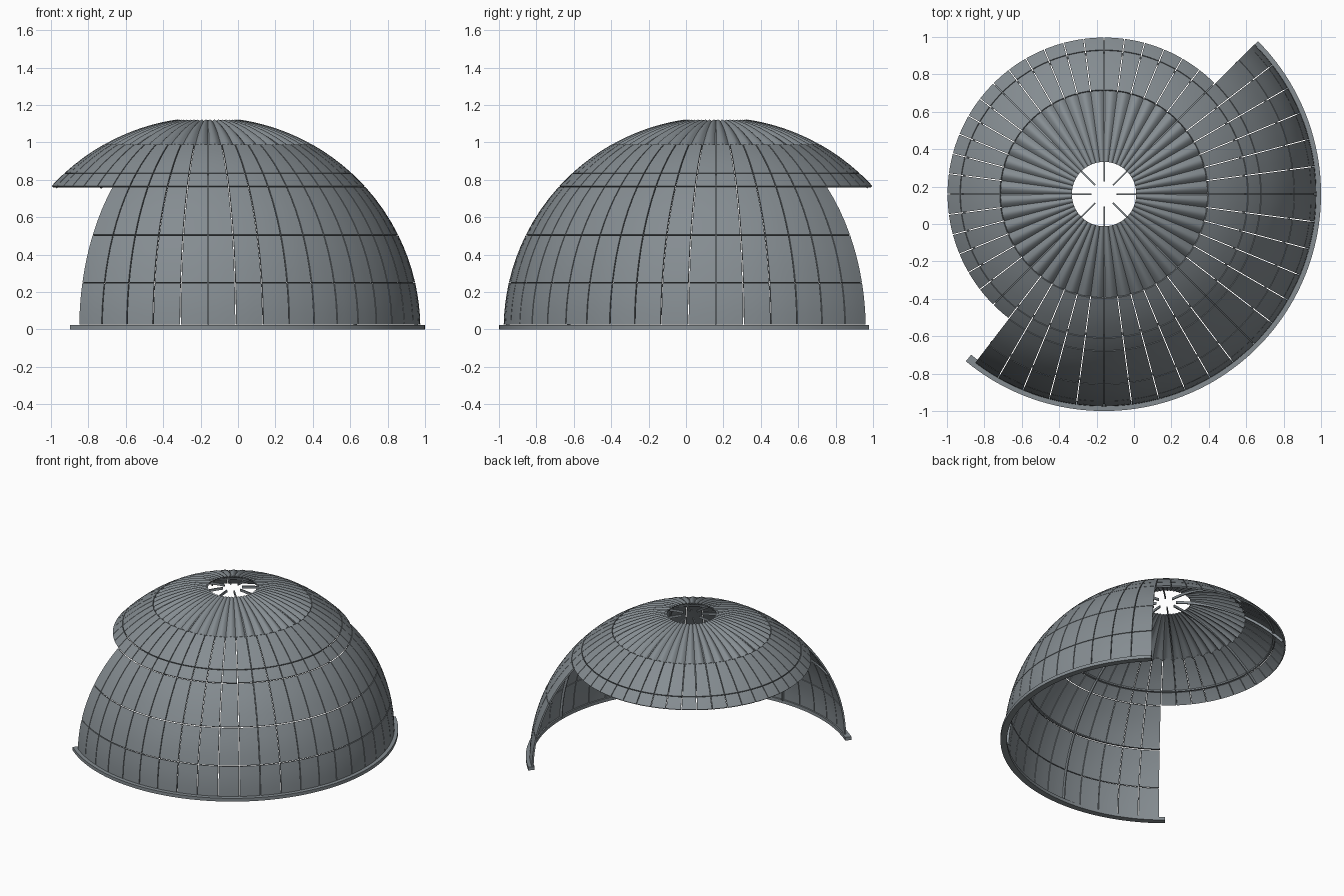
import bpy, bmesh, math
from mathutils import Vector

if "Cube" in bpy.data.objects:
    bpy.data.objects.remove(bpy.data.objects["Cube"])

CX, CY, R = -0.16, 0.16, 1.135      # dome axis and outer radius
STEP = 7.5                          # panel width in degrees
GAP = 0.005                         # seam between panels

grey = bpy.data.materials.new("slate grey")
grey.diffuse_color = (0.235, 0.265, 0.285, 1)
grey.use_nodes = True
grey.node_tree.nodes["Principled BSDF"].inputs["Base Color"].default_value = grey.diffuse_color


def finish(name, bm, angle=30):
    me = bpy.data.meshes.new(name)
    bm.to_mesh(me)
    bm.free()
    me.materials.append(grey)
    ob = bpy.data.objects.new(name, me)
    bpy.context.collection.objects.link(ob)
    bpy.context.view_layer.objects.active = ob
    for o in bpy.context.selected_objects:
        o.select_set(False)
    ob.select_set(True)
    bpy.ops.object.shade_smooth_by_angle(angle=math.radians(angle))
    return ob


def point(r, z, az):
    return Vector((CX + r * math.cos(az), CY + r * math.sin(az), z))


def on_sphere(rad, el, az):
    return point(rad * math.cos(el), rad * math.sin(el), az)


def slab(bm, outer, inner):
    """Closed plate between two matching grids of points."""
    grids = [[[bm.verts.new(p) for p in row] for row in g] for g in (outer, inner)]
    a, b = grids
    n, m = len(a), len(a[0])
    for i in range(n - 1):
        for j in range(m - 1):
            bm.faces.new((a[i][j], a[i][j+1], a[i+1][j+1], a[i+1][j]))
            bm.faces.new((b[i][j], b[i+1][j], b[i+1][j+1], b[i][j+1]))
    edge = ([(0, j) for j in range(m)] + [(i, m-1) for i in range(1, n)] +
            [(n-1, j) for j in range(m-2, -1, -1)] + [(i, 0) for i in range(n-2, 0, -1)])
    for (i, j), (k, l) in zip(edge, edge[1:] + edge[:1]):
        bm.faces.new((a[k][l], a[i][j], b[i][j], b[k][l]))


def panels(name, levels, az0, count, thick):
    """Rows of curved panels with narrow open seams."""
    bm = bmesh.new()
    for z0, z1 in zip(levels, levels[1:]):
        e0 = math.asin(z0 / R) + GAP / 2 / R
        e1 = math.asin(z1 / R) - GAP / 2 / R
        for k in range(count):
            def grid(rad):
                rows = []
                for i in range(5):
                    el = e0 + (e1 - e0) * i / 4
                    g = GAP / 2 / (R * math.cos(el))
                    a0 = math.radians(az0 + k * STEP) + g
                    a1 = math.radians(az0 + (k + 1) * STEP) - g
                    rows.append([on_sphere(rad, el, a0 + (a1 - a0) * j / 3) for j in range(4)])
                return rows
            slab(bm, grid(R), grid(R - thick))
    bmesh.ops.recalc_face_normals(bm, faces=bm.faces)
    finish(name, bm)


def sweep_ring(name, section, a0, a1, steps):
    """Sweep a radius/height section about the dome axis."""
    bm = bmesh.new()
    full = abs(a1 - a0) >= 360
    rings = []
    for i in range(steps if full else steps + 1):
        az = math.radians(a0 + (a1 - a0) * i / steps)
        rings.append([bm.verts.new(point(r, z, az)) for r, z in section])
    n = len(section)
    for p, q in zip(rings, rings[1:] + (rings[:1] if full else [])):
        for j in range(n):
            bm.faces.new((p[j], q[j], q[(j+1) % n], p[(j+1) % n]))
    if not full:
        bm.faces.new(rings[0])
        bm.faces.new(rings[-1])
    bmesh.ops.recalc_face_normals(bm, faces=bm.faces)
    finish(name, bm)


def rib(name, az, e0, e1, depth=0.018, width=0.008):
    """Thin curved bar under the shell along one meridian."""
    bm = bmesh.new()
    az = math.radians(az)
    side = Vector((-math.sin(az), math.cos(az), 0)) * width / 2
    def grid(rad):
        return [[on_sphere(rad, math.radians(e0 + (e1 - e0) * i / 24), az) + s * side
                 for s in (-1, 1)] for i in range(25)]
    slab(bm, grid(R - 0.012), grid(R - 0.012 - depth))
    bmesh.ops.recalc_face_normals(bm, faces=bm.faces)
    finish(name, bm)


# Half-round lower wall and full-round canopy
panels("lower_wall", [0.025, 0.25, 0.505, 0.765], -127.5, 23, 0.012)
panels("canopy", [0.765, 0.835, 0.99], 0, 48, 0.012)

# Fluted cap around the open crown
bm = bmesh.new()
FLUTES, SUB, ROWS = 48, 8, 10


def flute_grid(drop):
    rows = []
    for i in range(ROWS + 1):
        r = 0.553 + (0.172 - 0.553) * i / ROWS
        z = math.sqrt(R * R - r * r) - drop
        amp = 0.32 * r * 2 * math.pi / FLUTES
        rows.append([bm.verts.new(point(r, z - amp * (1 - abs(math.sin(math.pi * j / SUB))),
                     2 * math.pi * j / (FLUTES * SUB))) for j in range(FLUTES * SUB)])
    return rows


top, under = flute_grid(0), flute_grid(0.008)
count = FLUTES * SUB
for j in range(count):
    k = (j + 1) % count
    for i in range(ROWS):
        bm.faces.new((top[i][j], top[i][k], top[i+1][k], top[i+1][j]))
        bm.faces.new((under[i][j], under[i+1][j], under[i+1][k], under[i][k]))
    for i in (0, ROWS):
        bm.faces.new((top[i][j], top[i][k], under[i][k], under[i][j]))
bmesh.ops.recalc_face_normals(bm, faces=bm.faces)
finish("fluted_cap", bm, 50)

# Base rail
sweep_ring("base_rail", [(1.115, 0), (1.16, 0), (1.16, 0.025), (1.115, 0.025)], -129.6, 44.8, 92)

# Hoops under the canopy and along the middle of the wall
def hoop(name, z, a0, a1, steps):
    r = math.sqrt(R * R - z * z) - 0.014
    sweep_ring(name, [(r, z - 0.005), (r, z + 0.005), (r - 0.014, z + 0.005),
                      (r - 0.014, z - 0.005)], a0, a1, steps)


hoop("canopy_hoop", 0.83, 0, 360, 96)
hoop("wall_hoop", 0.505, -127.5, 45, 92)

# Meridian ribs, reaching into the crown opening
for n in range(8):
    rib(f"canopy_rib_{n}", n * 45, 43, 86.5)
for n, az in enumerate((-90, -45, 0)):
    rib(f"wall_rib_{n}", az, 1.2, 43)
